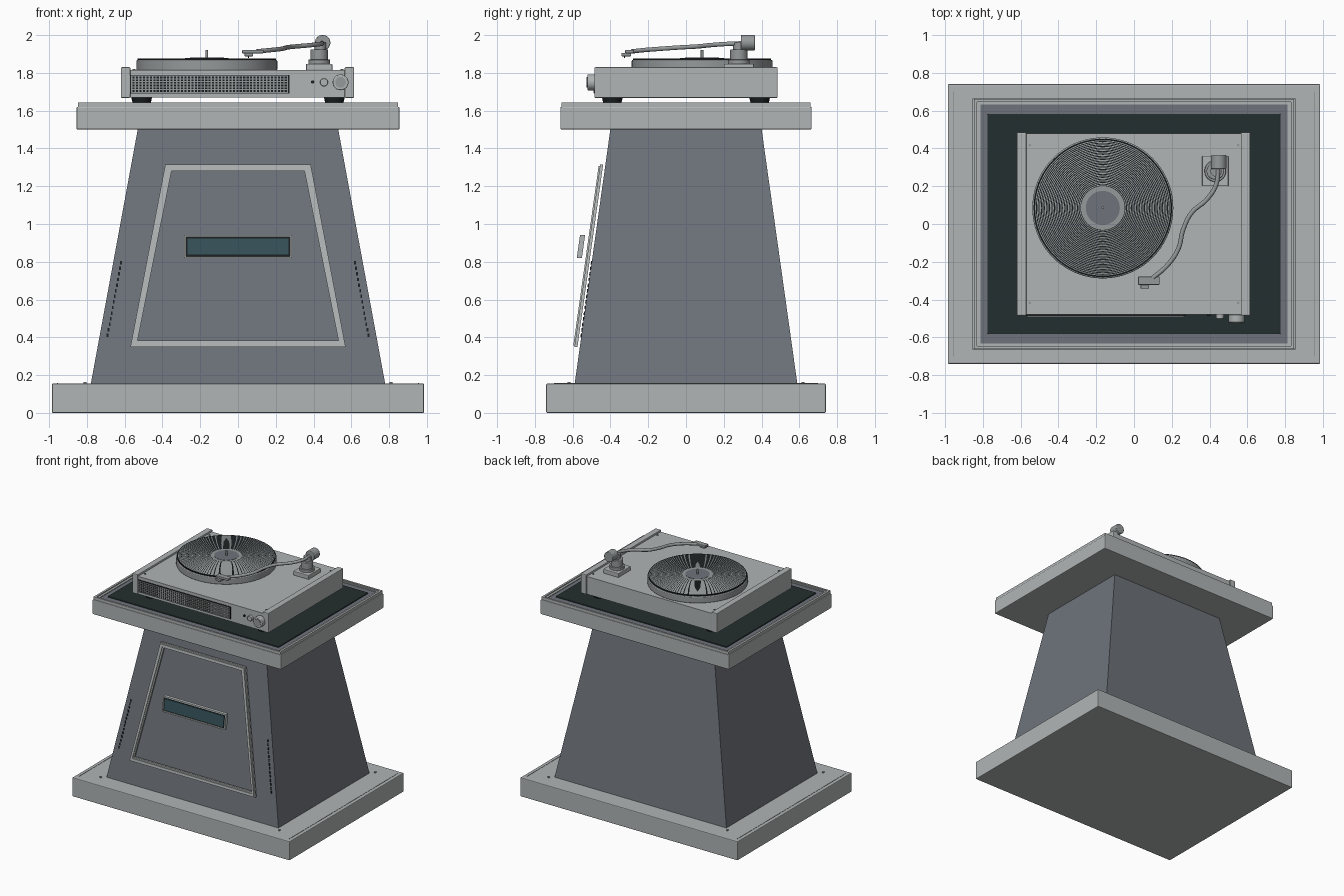
import bpy, bmesh, math
from mathutils import Vector, Matrix

cube = bpy.data.objects.get("Cube")
if cube:
    bpy.data.objects.remove(cube, do_unlink=True)


def material(name, r, g, b):
    col = [((c / 255 + 0.055) / 1.055) ** 2.4 for c in (r, g, b)] + [1]
    m = bpy.data.materials.new(name)
    m.use_nodes = True
    m.diffuse_color = col
    m.node_tree.nodes["Principled BSDF"].inputs["Base Color"].default_value = col
    return m


LIGHT = material("light grey", 177, 181, 181)
SLATE = material("slate grey", 110, 115, 123)
MAT = material("dark green mat", 35, 46, 46)
GLASS = material("teal glass", 52, 80, 88)
METAL = material("mid grey metal", 150, 154, 155)
DARK = material("near black", 26, 31, 33)


def finish(name, bm, mats, bevel=0, smooth=False):
    bmesh.ops.recalc_face_normals(bm, faces=bm.faces)
    me = bpy.data.meshes.new(name)
    bm.to_mesh(me)
    bm.free()
    ob = bpy.data.objects.new(name, me)
    bpy.context.collection.objects.link(ob)
    for m in mats if isinstance(mats, list) else [mats]:
        me.materials.append(m)
    if bevel:
        mod = ob.modifiers.new("soft edges", "BEVEL")
        mod.width, mod.segments = bevel, 2
    if smooth:
        bpy.ops.object.select_all(action="DESELECT")
        ob.select_set(True)
        bpy.context.view_layer.objects.active = ob
        bpy.ops.object.shade_smooth_by_angle(angle=math.radians(35))
    return ob


def box(name, x, y, z, mat, bevel=0):
    """Box from (low, high) pairs."""
    bm = bmesh.new()
    lo, hi = Vector((x[0], y[0], z[0])), Vector((x[1], y[1], z[1]))
    bmesh.ops.create_cube(bm, size=1, matrix=Matrix.Translation((lo + hi) / 2)
                          @ Matrix.Diagonal((*(hi - lo), 1)))
    return finish(name, bm, mat, bevel)


def cyl(name, centre, r, depth, mat, axis="z", r2=None, seg=40, bevel=0):
    bm = bmesh.new()
    rot = Matrix.Rotation(math.radians(90), 4, "X") if axis == "y" else Matrix()
    bmesh.ops.create_cone(bm, cap_ends=True, segments=seg, radius1=r,
                          radius2=r if r2 is None else r2, depth=depth,
                          matrix=Matrix.Translation(centre) @ rot)
    return finish(name, bm, mat, bevel, True)


def flat(x, y, z):
    return Vector((x, y, z))


def front(x, z, off):
    """Point on the sloping front of the pedestal, pushed out by off."""
    return Vector((x, -0.59 + 0.141 * (z - 0.155) - off, z))


def ring(name, outer, inner, d0, d1, mat, place=flat):
    """Four-sided frame between two outlines, from depth d0 to d1."""
    bm = bmesh.new()
    loops = [[bm.verts.new(place(u, v, d)) for u, v in pts]
             for pts, d in ((outer, d0), (outer, d1), (inner, d1), (inner, d0))]
    for a in range(4):
        p, q = loops[a], loops[(a + 1) % 4]
        for i in range(4):
            j = (i + 1) % 4
            bm.faces.new((p[i], p[j], q[j], q[i]))
    return finish(name, bm, mat)


def slab(name, pts, d0, d1, mat, place):
    bm = bmesh.new()
    a, b = [[bm.verts.new(place(u, v, d)) for u, v in pts] for d in (d0, d1)]
    bm.faces.new(a)
    bm.faces.new(b)
    for i in range(4):
        j = (i + 1) % 4
        bm.faces.new((a[i], a[j], b[j], b[i]))
    return finish(name, bm, mat)


def rect(x, y):
    return [(-x, -y), (x, -y), (x, y), (-x, y)]


def trapezoid(wb, wt, z0, z1):
    return [(-wb, z0), (wb, z0), (wt, z1), (-wt, z1)]


# Plinth and tapered pedestal
box("plinth", (-0.985, 0.985), (-0.74, 0.74), (0, 0.155), LIGHT, 0.006)
bm = bmesh.new()
bmesh.ops.create_cube(bm, size=2)
for v in bm.verts:
    top = v.co.z > 0
    v.co = (v.co.x * (0.53 if top else 0.78), v.co.y * (0.4 if top else 0.59),
            1.505 if top else 0.15)
finish("pedestal", bm, SLATE)
for s in (-1, 1):
    x = 0.955 * s
    box("plinth_inlay", (x - 0.002, x + 0.002), (-0.7, 0.7), (0.15, 0.157), METAL)
    for t in (-1, 1):
        cyl("plinth_screw", (0.81 * s, 0.62 * t, 0.158), 0.008, 0.01, METAL, seg=12)

# Trapezoid frame and display on the front
ring("front_frame", trapezoid(0.57, 0.385, 0.348, 1.315),
     trapezoid(0.532, 0.352, 0.383, 1.28), 0.012, 0.028, LIGHT, front)
ring("front_frame_bead", trapezoid(0.56, 0.377, 0.357, 1.306),
     trapezoid(0.543, 0.362, 0.373, 1.29), 0.028, 0.035, LIGHT, front)


def panel(w, z0, z1):
    return trapezoid(w, w, z0, z1)


ring("display_frame", panel(0.285, 0.82, 0.942), panel(0.276, 0.829, 0.933),
     0.055, 0.082, LIGHT, front)
slab("display_backing", panel(0.277, 0.828, 0.934), 0.057, 0.074, DARK, front)
slab("display_glass", panel(0.268, 0.838, 0.924), 0.074, 0.081, GLASS, front)

# Slanted rows of vent slots
for s in (-1, 1):
    for i in range(14):
        t = i / 13
        x, z = s * (0.69 - 0.07 * t), 0.41 + 0.385 * t
        slab("vent_slot", [(x - 0.005, z - 0.009), (x + 0.005, z - 0.009),
                           (x + 0.005, z + 0.009), (x - 0.005, z + 0.009)],
             -0.002, 0.004, DARK, front)

# Table top with raised rims, inset panel and mat
box("table_top", (-0.855, 0.855), (-0.665, 0.665), (1.5, 1.62), LIGHT, 0.006)
ring("outer_rim", rect(0.847, 0.66), rect(0.83, 0.645), 1.615, 1.643, LIGHT)
ring("inner_rim", rect(0.83, 0.645), rect(0.812, 0.632), 1.615, 1.635, LIGHT)
box("inset_panel", (-0.815, 0.815), (-0.635, 0.635), (1.615, 1.629), SLATE)
box("mat", (-0.775, 0.775), (-0.582, 0.582), (1.625, 1.637), MAT, 0.004)

# Turntable chassis with side cheeks and feet
box("chassis", (-0.58, 0.575), (-0.48, 0.478), (1.67, 1.815), LIGHT)
for x0, x1 in ((-0.62, -0.57), (0.565, 0.615)):
    box("side_cheek", (x0, x1), (-0.485, 0.485), (1.668, 1.83), LIGHT, 0.005)
for x in (-0.51, 0.51):
    for y in (-0.39, 0.39):
        cyl("foot", (x, y, 1.653), 0.047, 0.036, DARK, r2=0.055)
        cyl("deck_screw", (x * 1.08, y * 1.07, 1.817), 0.007, 0.006, METAL, seg=12)

# Front grille, indicator and knobs
box("grille_backing", (-0.572, 0.272), (-0.486, -0.475), (1.69, 1.79), DARK)
n = 46
for i in range(n):
    x = -0.562 + 0.824 * i / (n - 1)
    box("grille_bar", (x - 0.0035, x + 0.0035), (-0.49, -0.485), (1.695, 1.785), METAL)
for i in range(7):
    z = 1.697 + 0.086 * i / 6
    box("grille_rail", (-0.565, 0.265), (-0.491, -0.485), (z - 0.0025, z + 0.0025), METAL)
cyl("indicator", (0.395, -0.482, 1.752), 0.009, 0.01, DARK, "y", seg=16)
cyl("small_knob", (0.455, -0.49, 1.75), 0.021, 0.025, LIGHT, "y", bevel=0.003)
cyl("large_knob", (0.543, -0.5, 1.75), 0.042, 0.045, LIGHT, "y", bevel=0.005)
cyl("large_knob_cap", (0.543, -0.523, 1.75), 0.028, 0.006, METAL, "y")

# Platter, grooved record, label and spindle
px, py = -0.165, 0.085
cyl("platter", (px, py, 1.84), 0.373, 0.056, METAL, seg=72, bevel=0.006)
cyl("record_edge", (px, py, 1.871), 0.366, 0.01, DARK, seg=72)
bm = bmesh.new()
rings, seg = 56, 72
loops = []
for k in range(rings + 1):
    r = 0.115 + 0.243 * k / rings
    loops.append([bm.verts.new((px + r * math.cos(2 * math.pi * i / seg),
                                py + r * math.sin(2 * math.pi * i / seg),
                                1.878 + 0.001 * (k % 2))) for i in range(seg)])
for k in range(rings):
    for i in range(seg):
        j = (i + 1) % seg
        f = bm.faces.new((loops[k][i], loops[k + 1][i], loops[k + 1][j], loops[k][j]))
        f.material_index = k % 2
finish("record_grooves", bm, [DARK, METAL])
cyl("record_lead_out", (px, py, 1.876), 0.116, 0.006, METAL, seg=48)
cyl("record_label", (px, py, 1.878), 0.09, 0.006, SLATE, seg=48)
cyl("spindle", (px, py, 1.895), 0.007, 0.05, METAL, seg=16)

# Tonearm base, column and counterweight
box("arm_base", (0.36, 0.5), (0.2, 0.36), (1.812, 1.848), LIGHT, 0.005)
cyl("arm_collar", (0.43, 0.28, 1.858), 0.057, 0.025, METAL, bevel=0.003)
cyl("arm_column", (0.43, 0.28, 1.895), 0.046, 0.06, METAL, bevel=0.004)
cyl("arm_pivot", (0.435, 0.28, 1.94), 0.03, 0.04, METAL)
cyl("counterweight", (0.448, 0.328, 1.96), 0.041, 0.073, METAL, "y", bevel=0.004)

# Curved tonearm tube
path = [(0.445, 0.3, 1.957), (0.435, 0.21, 1.953), (0.385, 0.13, 1.947),
        (0.305, 0.06, 1.94), (0.26, -0.03, 1.935), (0.235, -0.13, 1.928),
        (0.175, -0.22, 1.921), (0.1, -0.285, 1.914)]
cu = bpy.data.curves.new("tonearm", "CURVE")
cu.dimensions = "3D"
cu.bevel_depth, cu.bevel_resolution, cu.resolution_u = 0.012, 3, 6
cu.use_fill_caps = True
sp = cu.splines.new("BEZIER")
sp.bezier_points.add(len(path) - 1)
for bp, p in zip(sp.bezier_points, path):
    bp.co = p
    bp.handle_left_type = bp.handle_right_type = "AUTO"
cu.materials.append(METAL)
bpy.context.collection.objects.link(bpy.data.objects.new("tonearm", cu))

# Headshell and stylus
box("headshell", (0.022, 0.135), (-0.322, -0.278), (1.903, 1.922), METAL, 0.004)
box("cartridge", (0.035, 0.08), (-0.342, -0.29), (1.888, 1.905), METAL, 0.003)
cyl("stylus", (0.055, -0.325, 1.884), 0.002, 0.012, DARK, r2=0.004, seg=8)
